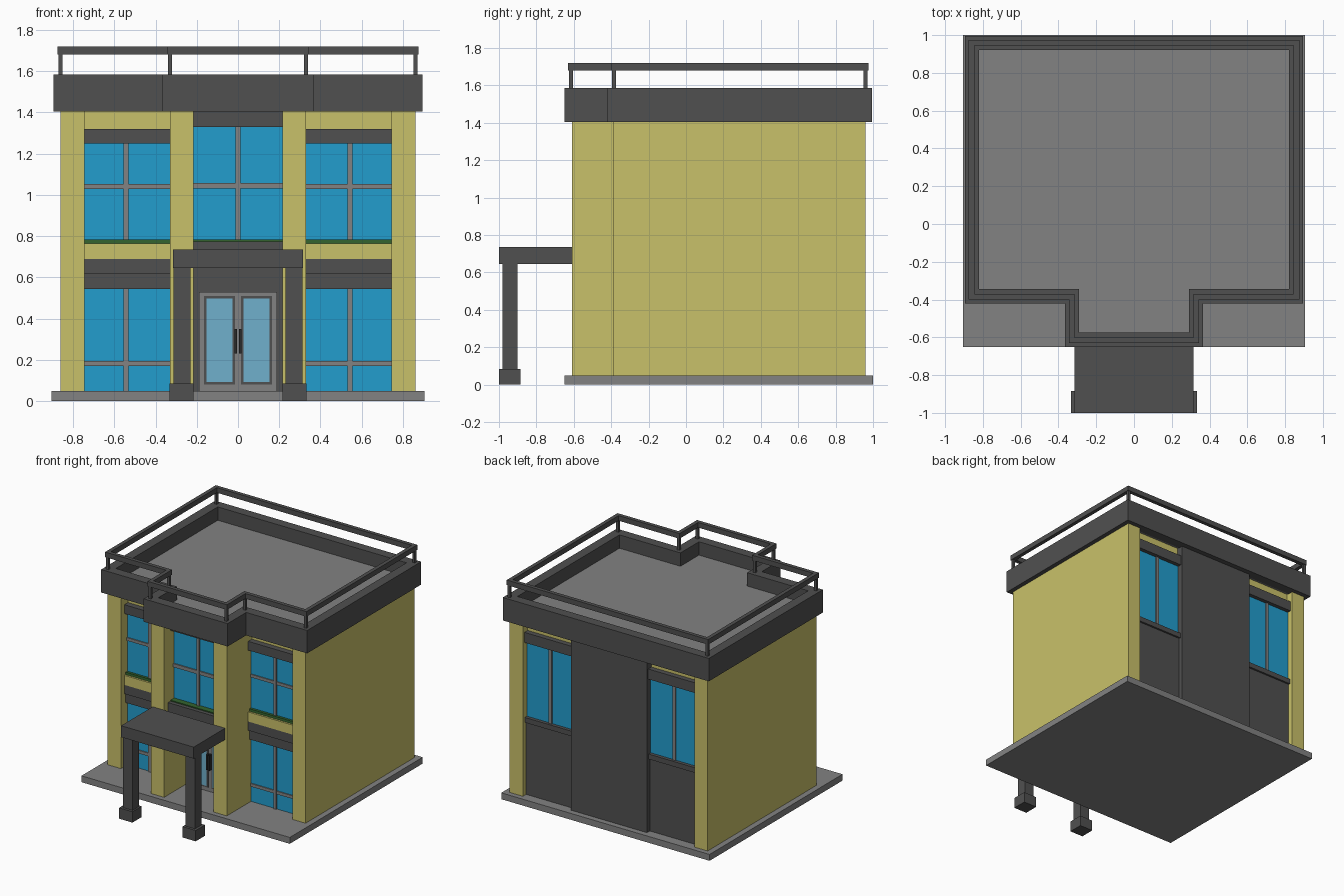
import bpy, bmesh

if "Cube" in bpy.data.objects:
    bpy.data.objects.remove(bpy.data.objects["Cube"])


def material(name, rgb):
    m = bpy.data.materials.new(name)
    lin = [(c / 255 / 12.92) if c < 11 else ((c / 255 + 0.055) / 1.055) ** 2.4 for c in rgb]
    m.diffuse_color = (*lin, 1)
    m.use_nodes = True
    m.node_tree.nodes["Principled BSDF"].inputs["Base Color"].default_value = m.diffuse_color
    return m


YELLOW = material("yellow_wall", (201, 193, 106))
DARK = material("dark_trim", (80, 80, 80))
GREY = material("grey_concrete", (130, 130, 130))
BLUE = material("blue_glass", (34, 158, 206))
PALE = material("pale_door_glass", (112, 176, 204))
GREEN = material("green_planting", (52, 100, 46))
BLACK = material("black_handle", (42, 42, 42))


def finish(name, bm, mat):
    bmesh.ops.recalc_face_normals(bm, faces=bm.faces)
    me = bpy.data.meshes.new(name)
    bm.to_mesh(me)
    bm.free()
    me.materials.append(mat)
    ob = bpy.data.objects.new(name, me)
    bpy.context.collection.objects.link(ob)
    return ob


def box(name, x, y, z, mat, mirror=False):
    """Box from (min, max) ranges, optionally repeated across x = 0."""
    bm = bmesh.new()
    for s in ((1, -1) if mirror else (1,)):
        vs = bmesh.ops.create_cube(bm, size=1)["verts"]
        for v in vs:
            v.co = (s * (x[0] + x[1]) / 2 + v.co.x * (x[1] - x[0]),
                    (y[0] + y[1]) / 2 + v.co.y * (y[1] - y[0]),
                    (z[0] + z[1]) / 2 + v.co.z * (z[1] - z[0]))
    return finish(name, bm, mat)


def outline(d):
    """Roof outline with the front bay, inset by d."""
    half = [(0.895 - d, 0.995 - d), (0.895 - d, -0.42 + d),
            (0.365 - d, -0.42 + d), (0.365 - d, -0.65 + d)]
    return half + [(-x, y) for x, y in reversed(half)]


def ring(name, d0, d1, z0, z1, mat):
    bm = bmesh.new()
    loops = [[bm.verts.new((x, y, z)) for x, y in outline(d)]
             for d, z in ((d0, z0), (d0, z1), (d1, z1), (d1, z0))]
    for k in range(4):
        a, b = loops[k], loops[(k + 1) % 4]
        for i in range(8):
            j = (i + 1) % 8
            bm.faces.new((a[i], a[j], b[j], b[i]))
    return finish(name, bm, mat)


# Base and yellow walls
box("ground_slab", (-0.905, 0.905), (-0.65, 1.0), (0, 0.05), GREY)
box("side_wall", (0.745, 0.86), (-0.39, 0.96), (0.05, 1.41), YELLOW, True)
box("building_core", (-0.745, 0.745), (-0.30, 0.90), (0.05, 1.41), YELLOW)
box("bay_pillar", (0.215, 0.33), (-0.61, -0.30), (0.05, 1.41), YELLOW, True)

# Roof, parapet and railing
bm = bmesh.new()
face = bm.faces.new([bm.verts.new((x, y, 1.41)) for x, y in outline(0.07)])
top = bmesh.ops.extrude_face_region(bm, geom=[face])["geom"]
for v in top:
    if isinstance(v, bmesh.types.BMVert):
        v.co.z = 1.48
finish("roof_deck", bm, GREY)
ring("parapet", 0, 0.075, 1.405, 1.585, DARK)
ring("hand_rail", 0.02, 0.05, 1.68, 1.72, DARK)
for px, py in outline(0.035):
    box("rail_post", (px - 0.01, px + 0.01), (py - 0.01, py + 0.01), (1.58, 1.685), DARK)

# Front side windows, lower and upper
for label, z0, z1, bar in (("lower", 0.05, 0.545, 0.182), ("upper", 0.785, 1.25, 1.04)):
    box(label + "_window", (0.33, 0.745), (-0.31, -0.30), (z0, z1), BLUE, True)
    box(label + "_mullion", (0.532, 0.556), (-0.32, -0.305), (z0, z1), GREY, True)
    box(label + "_crossbar", (0.33, 0.745), (-0.318, -0.305), (bar - 0.012, bar + 0.012), GREY, True)
box("upper_lintel", (0.33, 0.745), (-0.345, -0.30), (1.25, 1.32), DARK, True)
box("lower_lintel", (0.33, 0.745), (-0.33, -0.30), (0.545, 0.62), DARK, True)
box("lower_lintel_cap", (0.33, 0.745), (-0.345, -0.30), (0.62, 0.69), DARK, True)
box("planter", (0.33, 0.745), (-0.345, -0.30), (0.69, 0.765), YELLOW, True)
box("planting", (0.33, 0.745), (-0.33, -0.30), (0.765, 0.785), GREEN, True)

# Upper centre window over the entrance
box("bay_core", (-0.215, 0.215), (-0.48, -0.30), (0.66, 1.41), DARK)
box("bay_window", (-0.215, 0.215), (-0.488, -0.479), (0.785, 1.33), BLUE)
box("bay_mullion", (-0.012, 0.012), (-0.50, -0.48), (0.785, 1.33), GREY)
box("bay_crossbar", (-0.215, 0.215), (-0.497, -0.48), (1.03, 1.058), GREY)
box("bay_lintel", (-0.215, 0.215), (-0.53, -0.48), (1.33, 1.41), DARK)
box("bay_ledge", (-0.215, 0.215), (-0.56, -0.48), (0.66, 0.775), DARK)
box("bay_planting", (-0.215, 0.215), (-0.53, -0.48), (0.775, 0.783), GREEN)

# Entrance doors
box("door_surround", (-0.215, 0.215), (-0.335, -0.30), (0.05, 0.67), DARK)
box("door_frame", (-0.19, 0.19), (-0.345, -0.33), (0.05, 0.53), GREY)
box("door_glass_trim", (0.015, 0.165), (-0.350, -0.34), (0.08, 0.51), DARK, True)
box("door_glass", (0.027, 0.153), (-0.354, -0.345), (0.092, 0.498), PALE, True)
box("door_handle", (0.004, 0.016), (-0.375, -0.345), (0.23, 0.35), BLACK, True)

# Entrance canopy
box("canopy_roof", (-0.315, 0.315), (-1.0, -0.61), (0.645, 0.735), DARK)
box("canopy_column", (0.23, 0.313), (-0.98, -0.90), (0.08, 0.65), DARK, True)
box("canopy_foot", (0.217, 0.333), (-1.0, -0.885), (0, 0.085), DARK, True)

# Back wall
box("back_panel", (-0.33, 0.33), (0.90, 0.955), (0.05, 1.41), DARK)
box("back_window", (0.33, 0.745), (0.90, 0.909), (0.66, 1.25), BLUE, True)
box("back_mullion", (0.525, 0.55), (0.90, 0.918), (0.66, 1.25), GREY, True)
box("back_lintel", (0.33, 0.745), (0.90, 0.94), (1.25, 1.33), DARK, True)
box("back_dado", (0.33, 0.745), (0.90, 0.92), (0.05, 0.66), DARK, True)
box("back_sill", (0.33, 0.745), (0.90, 0.935), (0.62, 0.66), DARK, True)
